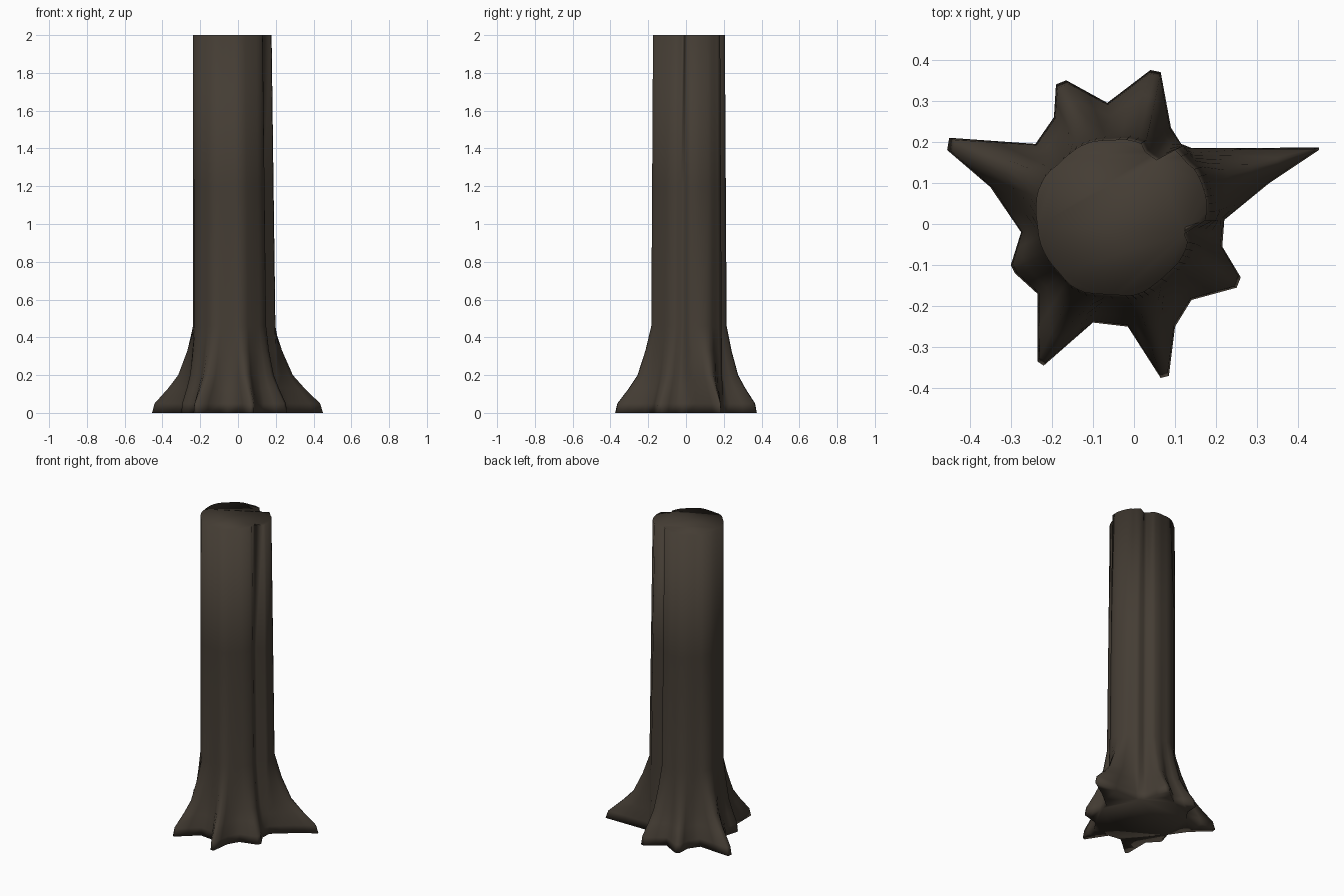
import bpy, bmesh, math

old = bpy.data.objects.get("Cube")
if old:
    bpy.data.objects.remove(old, do_unlink=True)

# Flat bark colour
bark = bpy.data.materials.new("dark_brown_bark")
bark.use_nodes = True
colour = (0.058, 0.046, 0.034, 1)
bark.diffuse_color = colour
bsdf = bark.node_tree.nodes["Principled BSDF"]
bsdf.inputs["Base Color"].default_value = colour
bsdf.inputs["Roughness"].default_value = 0.9

# Outline of the spreading roots on the ground, counter-clockwise
ROOTS = [(.45, .18), (.33, .1), (.22, .01), (.215, -.055), (.26, -.13), (.25, -.155),
         (.14, -.185), (.1, -.25), (.085, -.37), (.065, -.375), (-.015, -.25),
         (-.1, -.24), (-.22, -.345), (-.235, -.335), (-.235, -.17), (-.29, -.12),
         (-.3, -.1), (-.275, -.02), (-.35, .09), (-.455, .18), (-.45, .21),
         (-.24, .195), (-.195, .26), (-.19, .34), (-.165, .35), (-.065, .295),
         (.04, .375), (.065, .37), (.09, .235), (.115, .195), (.14, .185), (.45, .186)][::-1]
CX, CY = -.05, .015


def subdivide(points):
    result = []
    for i, (x, y) in enumerate(points):
        u, v = points[(i + 1) % len(points)]
        result += [(x, y), ((x + u) / 2, (y + v) / 2)]
    return result


def trunk_angles(points):
    """Angle of each root point about the trunk, evened out around the loop."""
    angles = [math.atan2(y - CY, x - CX) for x, y in points]
    for i in range(1, len(angles)):
        while angles[i] < angles[i - 1] - math.pi:
            angles[i] += math.tau
    n = len(angles)
    for step in range(12):
        angles = [(angles[i - 1] - (math.tau if i == 0 else 0) + 2 * angles[i]
                   + angles[(i + 1) % n] + (math.tau if i == n - 1 else 0)) / 4
                  for i in range(n)]
    return angles


def trunk_radius(angle, reach):
    """Round trunk with shallow flutes and one broad raised lobe."""
    degrees = math.degrees(angle) % 360
    offset = abs((degrees - 24 + 180) % 360 - 180)
    lobe = .036 if offset < 29 else -.012 if offset < 42 else 0
    return .19 + lobe + .05 * (min(max(reach, .2), .4) - .3)


outline = subdivide(ROOTS)
angles = trunk_angles(outline)

# Height and amount of root flare for each ring
RINGS = [(0, 1), (.05, .94), (.13, .62), (.2, .38), (.33, .16), (.46, 0), (1.2, 0), (2, 0)]

bm = bmesh.new()
rings = []
for z, flare in RINGS:
    taper = 1.05 - .05 * min(1, max(0, (z - .4) / 1.6))
    shift = .012 * (1 - z / 2)
    ring = []
    for (x, y), a in zip(outline, angles):
        r = trunk_radius(a, math.hypot(x - CX, y - CY)) * taper
        tx, ty = CX + shift + r * math.cos(a), CY + r * math.sin(a)
        ring.append(bm.verts.new((tx + (x - tx) * flare, ty + (y - ty) * flare, z)))
    rings.append(ring)

# Bark walls and closed ends
n = len(outline)
for low, high in zip(rings, rings[1:]):
    for i in range(n):
        j = (i + 1) % n
        bm.faces.new((low[i], low[j], high[j], high[i]))
bm.faces.new(rings[0][::-1])
bm.faces.new(rings[-1])
bmesh.ops.triangulate(bm, faces=[f for f in bm.faces if len(f.verts) > 4])
bmesh.ops.recalc_face_normals(bm, faces=bm.faces[:])

mesh = bpy.data.meshes.new("tree_trunk")
bm.to_mesh(mesh)
bm.free()
mesh.materials.append(bark)
trunk = bpy.data.objects.new("tree_trunk", mesh)
bpy.context.collection.objects.link(trunk)
mesh.shade_smooth()
